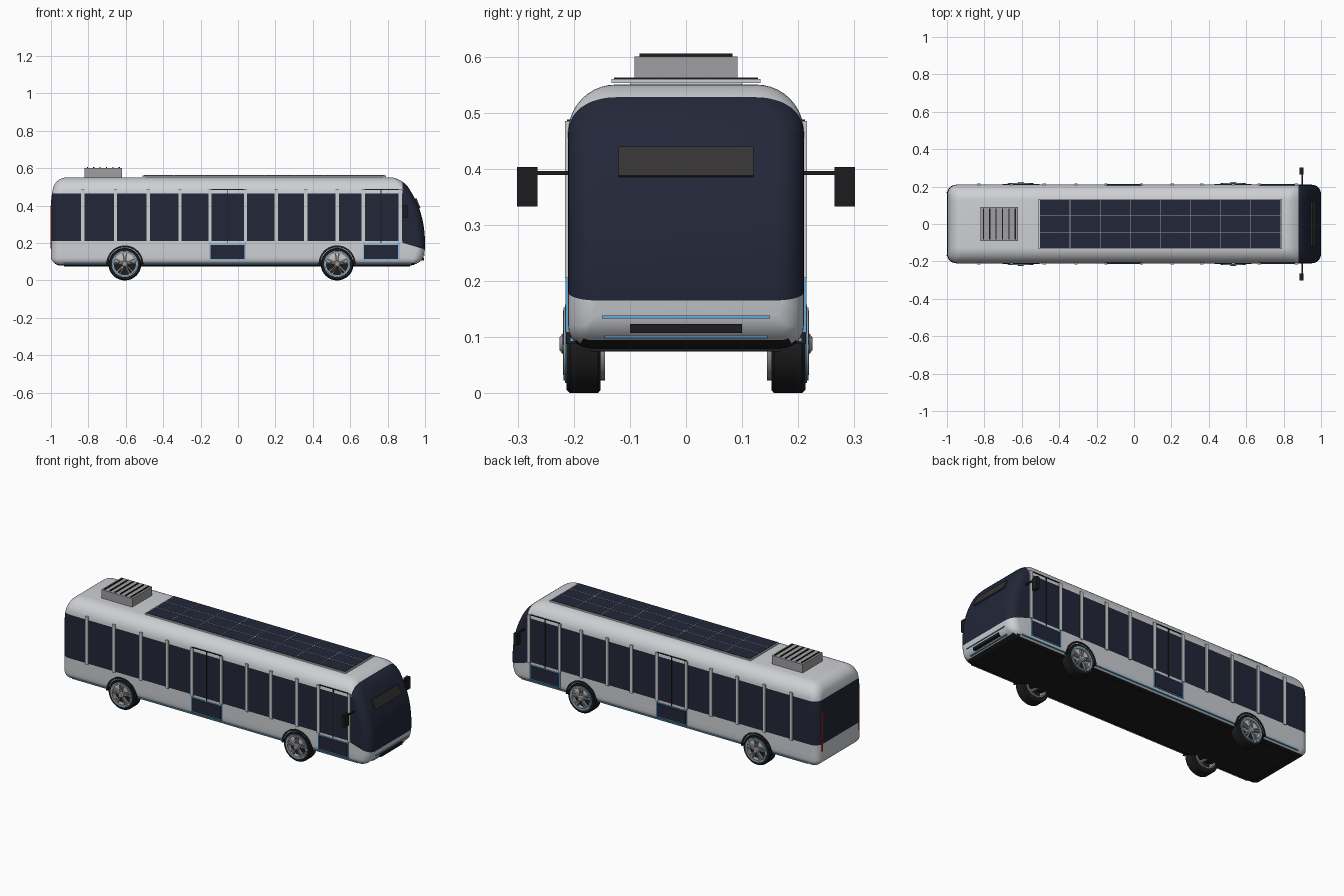
import bpy, bmesh
from math import sin, cos, pi, radians
from mathutils import Vector, Matrix

if "Cube" in bpy.data.objects:
    bpy.data.objects.remove(bpy.data.objects["Cube"])


def mat(name, *c):
    m = bpy.data.materials.new(name)
    m.diffuse_color = (*c, 1)
    m.use_nodes = True
    m.node_tree.nodes["Principled BSDF"].inputs["Base Color"].default_value = m.diffuse_color
    return m


PAINT = mat("paint", .62, .63, .66)
GLASS = mat("glass", .016, .02, .04)
BLACK = mat("black", .012, .012, .013)
BLUE = mat("blue", .12, .42, .75)
RED = mat("red", .6, .03, .03)
STEEL = mat("steel", .35, .35, .36)


def finish(bm, name, *mats, smooth=True):
    bmesh.ops.recalc_face_normals(bm, faces=bm.faces[:])
    me = bpy.data.meshes.new(name)
    bm.to_mesh(me)
    bm.free()
    ob = bpy.data.objects.new(name, me)
    bpy.context.collection.objects.link(ob)
    for m in mats:
        me.materials.append(m)
    if smooth:
        bpy.ops.object.select_all(action='DESELECT')
        ob.select_set(True)
        bpy.context.view_layer.objects.active = ob
        bpy.ops.object.shade_smooth_by_angle(angle=radians(35))
    return ob


def add_box(bm, x0, x1, y0, y1, z0, z1, rot=Matrix()):
    c = Vector(((x0 + x1) / 2, (y0 + y1) / 2, (z0 + z1) / 2))
    bmesh.ops.create_cube(bm, size=1, matrix=Matrix.Translation(c) @ rot @
                          Matrix.Diagonal((abs(x1 - x0), abs(y1 - y0), z1 - z0, 1)))


def boxes(name, m, items, both=False):
    """Boxes in one object; both=True repeats them on the other side of the bus."""
    bm = bmesh.new()
    for b in items:
        add_box(bm, *b)
        if both:
            add_box(bm, b[0], b[1], -b[2], -b[3], b[4], b[5])
    return finish(bm, name, m, smooth=False)


def lathe(name, m, profile, cx, cz, a0=0, a1=2 * pi, n=48):
    """Closed (radius, y) profile turned about the axle."""
    bm = bmesh.new()
    full = abs(a1 - a0 - 2 * pi) < 1e-4
    rings = []
    for k in range(n if full else n + 1):
        a = a0 + (a1 - a0) * k / n
        rings.append([bm.verts.new((cx + r * cos(a), y, cz + r * sin(a))) for r, y in profile])
    p = len(profile)
    for k in range(n):
        A, B = rings[k], rings[(k + 1) % len(rings)]
        for i in range(p):
            j = (i + 1) % p
            bm.faces.new((A[i], A[j], B[j], B[i]))
    if not full:
        bm.faces.new(rings[0])
        bm.faces.new(rings[-1])
    return finish(bm, name, m)


# Body shell: rounded section lofted along x, ends follow side profiles
def half_section(d):
    hw, z0, z1 = .21 - d, .08 + d, .55 - d
    rb, rt = max(.04 - d, .008), max(.085 - d, .03)
    pts = [(hw - rb + rb * sin(a), z0 + rb - rb * cos(a)) for a in [k * pi / 12 for k in range(7)]]
    lo, hi = z0 + rb, z1 - rt
    pts += [(hw, lo + (hi - lo) * k / 12) for k in range(1, 12)]
    pts += [(hw - rt + rt * cos(a), hi + rt * sin(a)) for a in [k * pi / 20 for k in range(11)]]
    return pts


def front_x(z):
    return 1 - .13 * ((z - .18) / .37) ** 2.4 if z > .18 else 1 - .03 * ((.18 - z) / .1) ** 2


def rear_x(z):
    return -1 + (.03 * ((z - .4) / .15) ** 2 if z > .4 else 0)


R = .05
bm = bmesh.new()
rings = []
for end in (-1, 1):
    for k in (range(8, -1, -1) if end < 0 else range(9)):
        a = k * pi / 16
        half = half_section(R * (1 - cos(a)))
        back = R * (1 - sin(a))
        ring = [(rear_x(z) + back if end < 0 else front_x(z) - back, y, z) for y, z in half]
        ring += [(x, -y, z) for x, y, z in reversed(ring)]
        rings.append([bm.verts.new(v) for v in ring])
N = len(rings[0])
for A, B in zip(rings, rings[1:]):
    for i in range(N):
        bm.faces.new((A[i], A[(i + 1) % N], B[(i + 1) % N], B[i]))
for ring in (rings[0], rings[-1]):
    for i in range(N // 2 - 1):
        bm.faces.new((ring[i], ring[i + 1], ring[N - 2 - i], ring[N - 1 - i]))
# Colour boundaries for windscreen and window band
for co, no in (((.88, 0, 0), (1, 0, 0)), ((1, 0, .165), (.3, 0, 1)),
               ((0, 0, .21), (0, 0, 1)), ((0, 0, .465), (0, 0, 1))):
    bmesh.ops.bisect_plane(bm, geom=bm.verts[:] + bm.edges[:] + bm.faces[:], plane_co=co, plane_no=no)
bmesh.ops.recalc_face_normals(bm, faces=bm.faces[:])
for f in bm.faces:
    c = f.calc_center_median()
    if c.x > .88:
        f.material_index = 1 if c.z > .165 + .3 * (1 - c.x) else 0
    elif .21 < c.z < .465:
        f.material_index = 1
    if f.normal.z < -.8:
        f.material_index = 2
finish(bm, "body_shell", PAINT, GLASS, BLACK)

boxes("underfloor", BLACK, [(-.93, .92, -.17, .17, .074, .09)])

# Window pillars
boxes("window_pillars", PAINT, [(x - .009, x + .009, -.2, -.216, .205, .485) for x in
      (-.83, -.655, -.48, -.31, -.15, .04, .205, .362, .53, .67, .868)], True)

# Doors: lower glass, trim and centre seams
doors = ((-.15, .04), (.67, .86))
boxes("door_lower_glass", GLASS, [(a + .004, b - .004, -.2, -.213, .115, .19) for a, b in doors], True)
trim = []
for a, b in doors:
    trim += [(a - .003, a + .001, -.2, -.2145, .108, .48), (b - .001, b + .003, -.2, -.2145, .108, .48),
             (a, b, -.2, -.2145, .108, .112), (a, b, -.2, -.2135, .192, .196)]
boxes("door_trim", BLUE, trim, True)
boxes("door_seams", BLACK, [((a + b) / 2 - .002, (a + b) / 2 + .002, -.2, -.214, .2, .485) for a, b in doors]
      + [(a, b, -.19, -.2125, .484, .488) for a, b in doors], True)

# Blue line along the skirts
boxes("skirt_line", BLUE, [(a, b, -.19, -.2065, .092, .098) for a, b in
      ((-.93, -.705), (-.505, .43), (.63, .92))], True)

# Nose: grille, light lines and blank destination panel
boxes("front_grille", BLACK, [(.95, .995, -.1, .1, .107, .123)])
boxes("front_light_lines", BLUE, [(.96, .999, -.15, .15, .133, .138), (.94, .976, -.145, .145, .098, .102)])
boxes("destination_panel", mat("panel", .035, .033, .033),
      [(.955, .965, -.12, .12, .384, .44, Matrix.Rotation(radians(-23), 4, 'Y'))])

# Tail lights
boxes("tail_lights", RED, [(-1.003, -.985, -.166, -.172, .17, .4)], True)

# Door mirrors
boxes("mirror_arms", BLACK, [(.895, .903, -.195, -.275, .389, .396)], True)
boxes("mirror_heads", BLACK, [(.885, .905, -.265, -.301, .333, .403)], True)

# Roof solar array
boxes("solar_base", PAINT, [(-.49, .77, -.1, .1, .54, .556), (-.51, .79, -.133, .133, .553, .56)])
boxes("solar_glass", GLASS, [(-.503, .783, -.128, .128, .556, .562)])
lines = [(-.503 + 1.286 * k / 8 - .0015, -.503 + 1.286 * k / 8 + .0015, -.128, .128, .558, .563) for k in range(1, 8)]
lines += [(-.503, .783, y - .0015, y + .0015, .558, .563) for y in (-.043, .043)]
boxes("solar_grid", STEEL, lines)

# Roof cooling unit with slats
boxes("cooling_unit", STEEL, [(-.82, -.62, -.092, .092, .54, .6)])
boxes("cooling_slats", BLACK, [(x - .003, x + .003, -.083, .083, .598, .605) for x in
      [-.805 + .034 * k for k in range(6)]])

# Wheels
ZC = .088
for cx, axle in ((-.605, "rear"), (.53, "front")):
    for s, side in ((-1, "right"), (1, "left")):
        nm = axle + "_" + side + "_"
        yy = lambda pts: [(r, s * y) for r, y in pts]
        lathe(nm + "tyre", BLACK, yy([(.064, .152), (.082, .152), (.088, .157), (.088, .207),
                                      (.082, .213), (.064, .213)]), cx, ZC)
        lathe(nm + "rim", STEEL, yy([(.057, .144), (.065, .144), (.065, .218), (.057, .218)]), cx, ZC)
        lathe(nm + "rim_line", BLUE, yy([(.066, .21), (.07, .21), (.07, .216), (.066, .216)]), cx, ZC)
        lathe(nm + "arch", BLACK, yy([(.089, .15), (.099, .15), (.099, .214), (.089, .214)]),
              cx, ZC, 0, pi, 32)
        lathe(nm + "hub", STEEL, yy([(.0005, .145), (.018, .145), (.018, .22), (.012, .225), (.0005, .225)]),
              cx, ZC, n=24)
        lathe(nm + "brake_disc", BLACK, yy([(.0005, .185), (.058, .185), (.058, .19), (.0005, .19)]), cx, ZC)
        # Paired spokes
        bm = bmesh.new()
        for k in range(5):
            for o in (-.17, .17):
                a = 2 * pi * k / 5 + pi / 2 + o
                d = Matrix.Rotation(-a, 4, 'Y')
                bmesh.ops.create_cube(bm, size=1, matrix=Matrix.Translation((cx, s * .213, ZC)) @ d @
                                      Matrix.Translation((.037, 0, 0)) @ Matrix.Diagonal((.046, .012, .007, 1)))
        finish(bm, nm + "spokes", STEEL, smooth=False)
